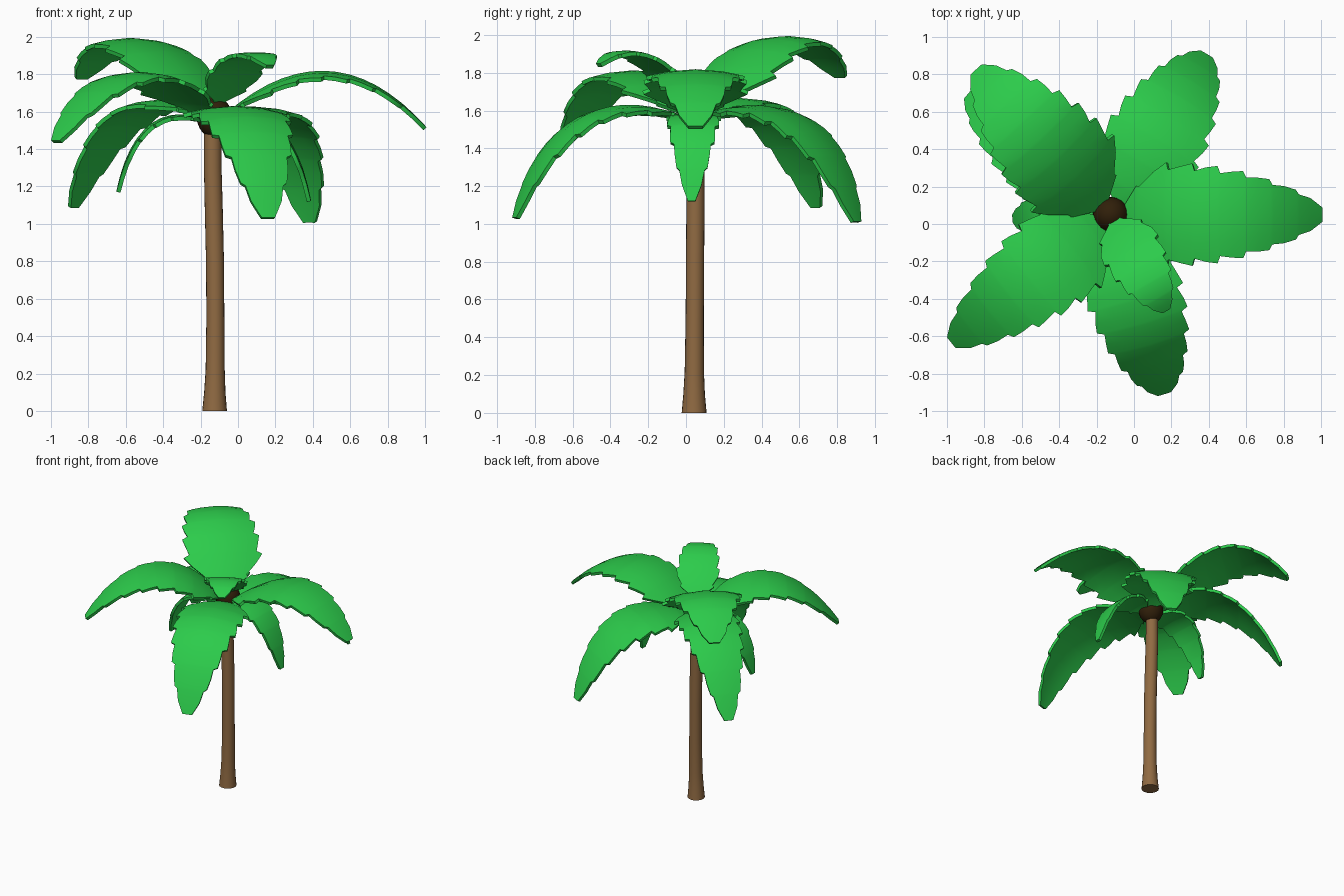
import bpy, bmesh, math
from mathutils import Vector

if "Cube" in bpy.data.objects:
    bpy.data.objects.remove(bpy.data.objects["Cube"])


def material(name, rgb):
    m = bpy.data.materials.new(name)
    m.diffuse_color = (*rgb, 1)
    m.use_nodes = True
    m.node_tree.nodes["Principled BSDF"].inputs["Base Color"].default_value = m.diffuse_color
    return m


GREEN = material("leaf", (0.025, 0.60, 0.07))
BARK = material("bark", (0.28, 0.145, 0.055))
DARK = material("dark_brown", (0.03, 0.014, 0.003))


def finish(bm, name, mat, angle):
    bmesh.ops.recalc_face_normals(bm, faces=bm.faces)
    me = bpy.data.meshes.new(name)
    bm.to_mesh(me)
    bm.free()
    me.materials.append(mat)
    ob = bpy.data.objects.new(name, me)
    bpy.context.collection.objects.link(ob)
    bpy.ops.object.select_all(action='DESELECT')
    ob.select_set(True)
    bpy.context.view_layer.objects.active = ob
    bpy.ops.object.shade_smooth_by_angle(angle=math.radians(angle))
    return ob


def skin(bm, rows, closed):
    for a, b in zip(rows, rows[1:]):
        n = len(a)
        for i in range(n if closed else n - 1):
            j = (i + 1) % n
            bm.faces.new((a[i], a[j], b[j], b[i]))


# Trunk: slightly bent, flared at the foot (x, y, z, radius)
bm = bmesh.new()
rows = []
for x, y, z, r in [(-.125, .043, 0, .066), (-.124, .043, .1, .057), (-.122, .044, .22, .051),
                   (-.121, .046, .5, .048), (-.123, .048, .8, .048), (-.130, .050, 1.1, .048),
                   (-.135, .051, 1.3, .047), (-.135, .051, 1.58, .046)]:
    rows.append([bm.verts.new((x + r * math.cos(i * math.tau / 20),
                               y + r * math.sin(i * math.tau / 20), z)) for i in range(20)])
skin(bm, rows, True)
bm.faces.new(rows[0])
bm.faces.new(rows[-1])
finish(bm, "trunk", BARK, 40)

# Crown heart where the fronds meet
bm = bmesh.new()
bmesh.ops.create_uvsphere(bm, u_segments=20, v_segments=12, radius=1)
for v in bm.verts:
    v.co = Vector((-.125 + v.co.x * .095, .05 + v.co.y * .095, 1.57 + v.co.z * .11))
finish(bm, "crown_heart", DARK, 60)

# Half-width of a large frond along its length
WIDTH = [(0, .02), (.06, .03), (.1, .12), (.15, .20), (.23, .26), (.45, .25), (.65, .21),
         (.82, .15), (.94, .09), (1, .035)]


def half_width(t):
    for (a, wa), (b, wb) in zip(WIDTH, WIDTH[1:]):
        if t <= b:
            return wa + (wb - wa) * (t - a) / (b - a)
    return WIDTH[-1][1]


def frond(name, tip, root_z, bend, bend_z, scale, teeth=8):
    """Arched leaf with saw-toothed edges; bend is the control point along its reach."""
    p0, p2 = Vector((-.125, .05, root_z)), Vector(tip)
    p1 = p0.lerp(p2, bend)
    p1.z = bend_z
    reach = (p2 - p0).to_2d().normalized()
    side = Vector((-reach.y, reach.x, 0))
    bm = bmesh.new()
    rows = []
    for k in range(teeth):
        for f, grow in ((0, .92), (.45, 1), (.9, 1.07)):
            t = (k + f) / (teeth - .1)
            mid = p0 * (1 - t) ** 2 + p1 * 2 * t * (1 - t) + p2 * t * t
            tangent = (p1 - p0) * (1 - t) + (p2 - p1) * t
            up = tangent.cross(side).normalized()
            base = half_width(t) * scale
            for_edge = (-grow, -.6, 0, .6, grow)
            # even cross curve, so only the rim is toothed
            rows.append([bm.verts.new(mid + side * base * s - up * .55 * (base * s) ** 2)
                         for s in for_edge])
    skin(bm, rows, False)
    ob = finish(bm, name, GREEN, 60)
    mod = ob.modifiers.new("thickness", 'SOLIDIFY')
    mod.thickness = .022
    mod.offset = 0
    # flat rim against smooth blade
    bpy.ops.object.modifier_apply(modifier=mod.name)
    bpy.ops.object.shade_smooth_by_angle(angle=math.radians(40))


# Fronds: tip, root height, bend position, bend height, width scale
frond("frond_right", (1.0, .05, 1.51), 1.52, .53, 2.10, 1.0)
frond("frond_back_right", (.385, .90, 1.01), 1.53, .72, 1.85, 1.0)
frond("frond_back_left_high", (-.84, .82, 1.78), 1.52, .55, 2.29, 1.08)
frond("frond_front_left", (-.97, -.63, 1.44), 1.52, .52, 2.12, .98)
frond("frond_front", (.16, -.90, 1.03), 1.53, .72, 1.85, .97)
frond("frond_front_small", (.17, -.46, 1.84), 1.60, .6, 2.05, .6, 6)
frond("frond_left_small", (-.64, .03, 1.17), 1.53, .78, 1.71, .53, 6)
frond("frond_right_small", (.38, .03, 1.12), 1.53, .78, 1.71, .53, 6)
frond("frond_back_left_low", (-.88, .69, 1.09), 1.55, .62, 1.90, .88)
